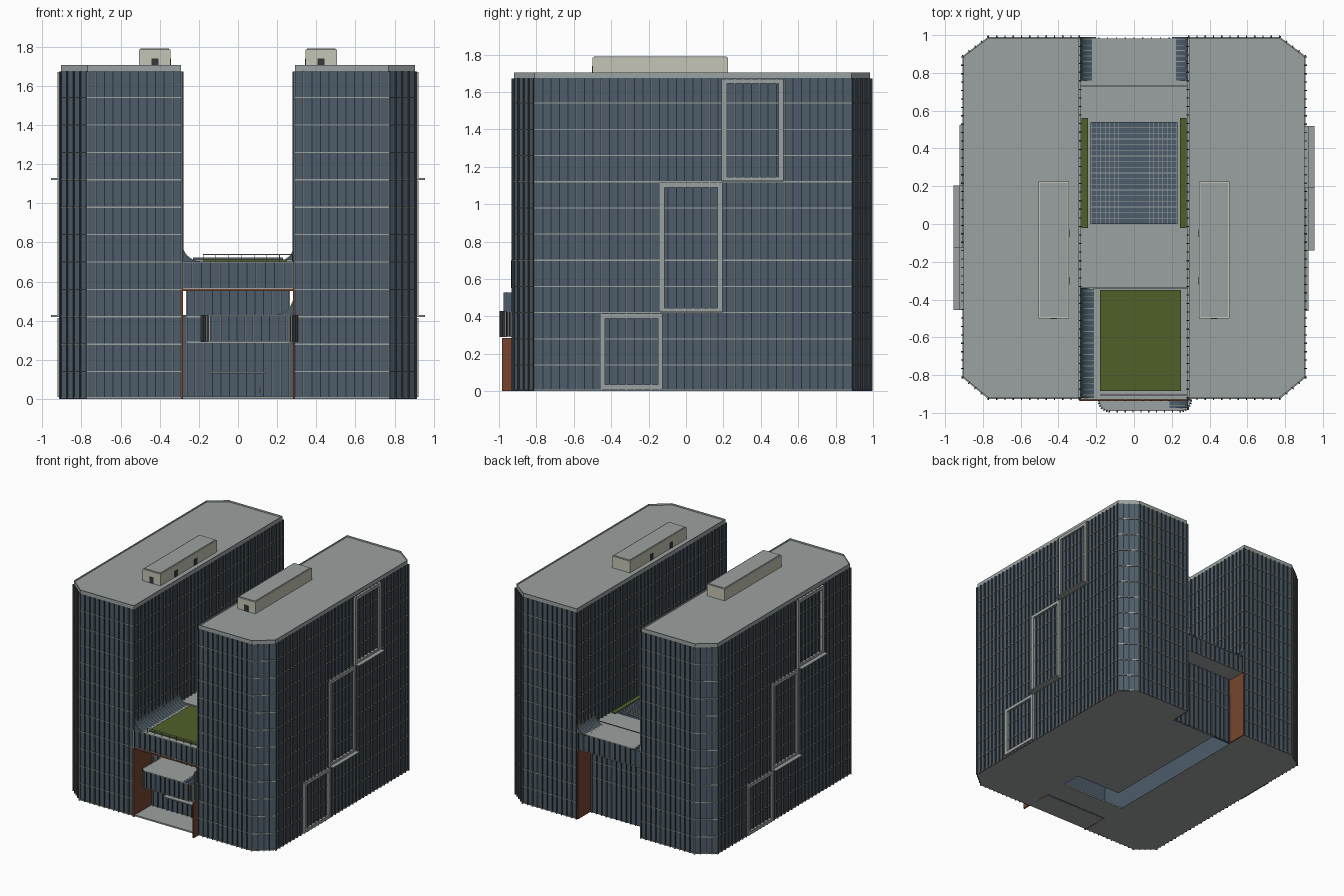
import bpy, bmesh, math
from mathutils import Vector

cube = bpy.data.objects.get("Cube")
if cube:
    bpy.data.objects.remove(cube)


def material(name, rgb):
    m = bpy.data.materials.new(name)
    m.use_nodes = True
    m.diffuse_color = (*rgb, 1)
    m.node_tree.nodes["Principled BSDF"].inputs["Base Color"].default_value = (*rgb, 1)
    return m


GLASS = material("blue_glass", (0.075, 0.11, 0.145))
GREY = material("pale_grey", (0.33, 0.36, 0.355))
DARK = material("dark_metal", (0.035, 0.04, 0.045))
GRASS = material("grass_green", (0.08, 0.115, 0.022))
BROWN = material("rust_brown", (0.18, 0.06, 0.028))
BEIGE = material("warm_beige", (0.56, 0.56, 0.47))


def finish(name, bm, mats):
    bmesh.ops.recalc_face_normals(bm, faces=bm.faces)
    me = bpy.data.meshes.new(name)
    bm.to_mesh(me)
    bm.free()
    for m in mats:
        me.materials.append(m)
    ob = bpy.data.objects.new(name, me)
    bpy.context.collection.objects.link(ob)
    return ob


def add_prism(bm, pts, z0, z1, side=0, cap=0):
    low = [bm.verts.new((x, y, z0)) for x, y in pts]
    high = [bm.verts.new((x, y, z1)) for x, y in pts]
    n = len(pts)
    for i in range(n):
        j = (i + 1) % n
        bm.faces.new((low[i], low[j], high[j], high[i])).material_index = side
    bm.faces.new(low[::-1]).material_index = cap
    top = bm.faces.new(high)
    top.material_index = cap
    return top


def rect(x0, x1, y0, y1):
    return [(x0, y0), (x1, y0), (x1, y1), (x0, y1)]


def box(name, x0, x1, y0, y1, z0, z1, mat, cap=None):
    bm = bmesh.new()
    add_prism(bm, rect(x0, x1, y0, y1), z0, z1, 0, 1 if cap else 0)
    return finish(name, bm, [mat, cap] if cap else [mat])


def facade(name, path, z0, z1, levels, spacing=0.045, depth=0.012, low_edges=()):
    """Fins and floor rails along a path; outward is to its right."""
    bm = bmesh.new()
    for k, (a, b) in enumerate(zip(path, path[1:])):
        a, b = Vector(a), Vector(b)
        t = (b - a).normalized()
        nrm = Vector((t.y, -t.x))
        base = low_edges[k] if low_edges else z0
        count = max(1, round((b - a).length / spacing))
        for i in range(count + 1):
            c = a.lerp(b, i / count)
            w = t * 0.003
            quad = [c - w, c - w + nrm * depth, c + w + nrm * depth, c + w]
            before = len(bm.faces)
            add_prism(bm, [tuple(p) for p in quad], base, z1, 1, 1)
            bm.faces.ensure_lookup_table()
            bm.faces[before + 1].material_index = 0
        for z in levels:
            if z > base:
                quad = [a, a + nrm * 0.006, b + nrm * 0.006, b]
                add_prism(bm, [tuple(p) for p in quad], z - 0.003, z + 0.003)
    return finish(name, bm, [GREY, DARK])


def fillet(name, wall, side, r, z, y0, y1):
    """Concave glass sweep from a wall down to a deck, with glazing bars."""
    def profile(lift):
        arc = [math.pi / 2 * i / 8 for i in range(9)]
        return [(wall + side * r * (1 - math.cos(a)) + side * lift,
                 z + r * (1 - math.sin(a)) + lift) for a in arc]
    bm = bmesh.new()

    def sweep(lift, ya, yb, idx):
        pts = profile(lift) + [(wall, z)]
        ends = [[bm.verts.new((x, y, h)) for x, h in pts] for y in (ya, yb)]
        for i in range(len(pts)):
            j = (i + 1) % len(pts)
            bm.faces.new((ends[0][i], ends[0][j], ends[1][j], ends[1][i])).material_index = idx
        for e in ends:
            bm.faces.new(e).material_index = idx
    sweep(0, y0, y1, 0)
    count = max(2, round((y1 - y0) / 0.03))
    for i in range(count):
        y = y0 + (y1 - y0) * (i + 0.5) / count
        sweep(0.003, y - 0.002, y + 0.002, 1)
    return finish(name, bm, [GLASS, GREY])


FLOORS = [0.14 * i for i in range(1, 12)]

# Twin towers with cut outer corners, fins, parapets and roof huts
for s, side in ((1, "left"), (-1, "right")):
    plan = [(0.29, -0.92), (0.77, -0.92), (0.903, -0.81),
            (0.903, 0.885), (0.77, 0.985), (0.29, 0.985)]
    bases = [0, 0, 0, 0, 0, 0.7]
    if s < 0:
        plan = [(-x, y) for x, y in plan][::-1]
    bm = bmesh.new()
    add_prism(bm, plan, 0, 1.675, 0, 1)
    finish(side + "_tower", bm, [GLASS, GREY])
    facade(side + "_tower_fins", plan + plan[:1], 0.0, 1.672, FLOORS + [0.006], low_edges=bases)

    bm = bmesh.new()
    top = add_prism(bm, plan, 1.672, 1.705)
    bmesh.ops.inset_region(bm, faces=[top], thickness=0.014)
    bmesh.ops.translate(bm, verts=top.verts, vec=(0, 0, -0.014))
    finish(side + "_parapet_roof", bm, [GREY])

    x0, x1 = sorted((s * 0.345, s * 0.505))
    box(side + "_roof_hut", x0, x1, -0.5, 0.225, 1.69, 1.785, BEIGE)
    box(side + "_roof_hut_cap", x0 + 0.008, x1 - 0.008, -0.492, 0.217, 1.785, 1.79, GREY)
    mid = s * 0.425
    box(side + "_hut_door", mid - 0.018, mid + 0.018, -0.503, -0.499, 1.692, 1.74, DARK)
    inner = s * 0.345
    for y in (-0.3, -0.05):
        box(side + "_hut_side_door", inner - 0.003, inner + 0.003, y - 0.02, y + 0.02, 1.692, 1.74, DARK)

    # Stepped picture frames on the outer wall, each upper one on a ledge
    frames = [(-0.46, -0.125, 0.01, 0.415), (-0.14, 0.195, 0.42, 1.115), (0.19, 0.52, 1.12, 1.67)]
    for y0, y1, z0, z1 in frames:
        if s < 0:
            y0, y1 = 0.065 - y1, 0.065 - y0
        xa, xb = sorted((s * 0.9, s * 0.923))
        w = 0.026
        for n, r in (("bottom", (y0, y1, z0, z0 + w)), ("top", (y0, y1, z1 - w, z1)),
                     ("front", (y0, y0 + w, z0 + w, z1 - w)), ("back", (y1 - w, y1, z0 + w, z1 - w))):
            box(f"{side}_frame_{n}", xa, xb, *r, GREY)
        if z0 > 0.1:
            xa, xb = sorted((s * 0.9, s * 0.955))
            box(side + "_frame_ledge", xa, xb, y0, y1, z0, z0 + 0.009, GREY)

    # Rust cladding on the tower walls inside the two portals
    xa, xb = sorted((s * 0.292, s * 0.28))
    box(side + "_front_cladding", xa, xb, -0.934, -0.7, 0, 0.56, BROWN)
    box(side + "_back_cladding", xa, xb, 0.82, 0.985, 0, 0.56, BROWN)
    # Glass sweep at the back terrace
    fillet(side + "_back_sweep", s * 0.29, -s, 0.09, 0.7, 0.76, 0.99)
    # Planting strips beside the skylight
    xa, xb = sorted((s * 0.243, s * 0.277))
    box(side + "_planting_strip", xa, xb, -0.02, 0.56, 0.7, 0.712, GRASS)

box("entry_fin", 0.28, 0.292, -0.985, -0.92, 0, 0.285, BROWN)

# Bridge block between the towers
box("bridge", -0.288, 0.288, -0.923, 0.975, 0.56, 0.703, GLASS, GREY)
facade("bridge_front_fins", [(-0.28, -0.923), (0.28, -0.923)], 0.562, 0.7, [0.565, 0.7])
facade("bridge_back_fins", [(0.28, 0.975), (-0.28, 0.975)], 0.562, 0.7, [0.565, 0.7])
box("bridge_front_trim", -0.288, 0.288, -0.936, -0.915, 0.552, 0.562, BROWN)
fillet("front_sweep", -0.29, 1, 0.1, 0.7, -0.92, -0.34)

# Roof lawn with a light railing
box("lawn", -0.18, 0.25, -0.885, -0.35, 0.7, 0.712, GRASS)
box("railing_top", -0.18, 0.28, -0.907, -0.903, 0.736, 0.74, GREY)
for i in range(8):
    x = -0.178 + i * 0.065
    box("railing_post", x - 0.0015, x + 0.0015, -0.907, -0.903, 0.7, 0.737, GREY)
box("terrace_step", -0.288, 0.288, -0.345, -0.335, 0.7, 0.712, GREY)
box("terrace_joint", -0.288, 0.288, 0.727, 0.733, 0.7, 0.706, DARK)

# Skylight with its glazing bars, left clear in the middle
box("skylight", -0.23, 0.23, 0.0, 0.54, 0.7, 0.718, GLASS)
bm = bmesh.new()
for i in range(1, 18):
    y = i * 0.03
    add_prism(bm, rect(-0.23, 0.23, y - 0.0015, y + 0.0015), 0.717, 0.722)
for i in range(7):
    for s in (-1, 1):
        x = s * (0.08 + i * 0.024)
        add_prism(bm, rect(x - 0.0015, x + 0.0015, 0, 0.54), 0.717, 0.721)
finish("skylight_bars", bm, [GREY])

# Glazed walls closing the portals, narrower above the canopy level
for name, y, d in (("front", -0.71, -1), ("back", 0.825, 1)):
    ya, yb = sorted((y, y - d * 0.02))
    box(name + "_lobby_wall", -0.285, 0.285, ya, yb, 0, 0.43, GLASS)
    box(name + "_upper_wall", -0.265, 0.265, ya, yb, 0.43, 0.562, GLASS)
    path = [(-0.262, y), (0.262, y)][::-d]
    facade(name + "_lobby_fins", path, 0.0, 0.56, [0.29, 0.42])
box("door_canopy", -0.14, 0.14, -0.76, -0.71, 0.13, 0.138, GREY)
for x in (0.04, 0.11):
    box("door_handle", x, x + 0.006, -0.728, -0.722, 0.03, 0.06, GREY)

# Rounded entrance balcony
def corner(cx, cy, r, start):
    return [(cx + r * math.cos(a), cy + r * math.sin(a))
            for a in (math.radians(start + 15 * i) for i in range(7))]


front = corner(-0.13, -0.935, 0.05, 180) + corner(0.245, -0.935, 0.05, 270)
outline = [(-0.18, -0.71)] + front + [(0.295, -0.925), (0.285, -0.92), (0.285, -0.71)]
bm = bmesh.new()
add_prism(bm, outline, 0.29, 0.428, 0, 1)
finish("entrance_balcony", bm, [GLASS, GREY])
facade("balcony_fins", outline[:-2], 0.29, 0.43, [0.293, 0.427], 0.04)
fillet("balcony_sweep", 0.287, -1, 0.1, 0.428, -0.975, -0.72)

# Ground slabs, leaving a light well between them
box("front_slab", -0.29, 0.29, -0.92, -0.5, 0, 0.012, GREY)
box("inner_slab", -0.12, 0.29, -0.33, 0.825, 0, 0.012, GREY)
